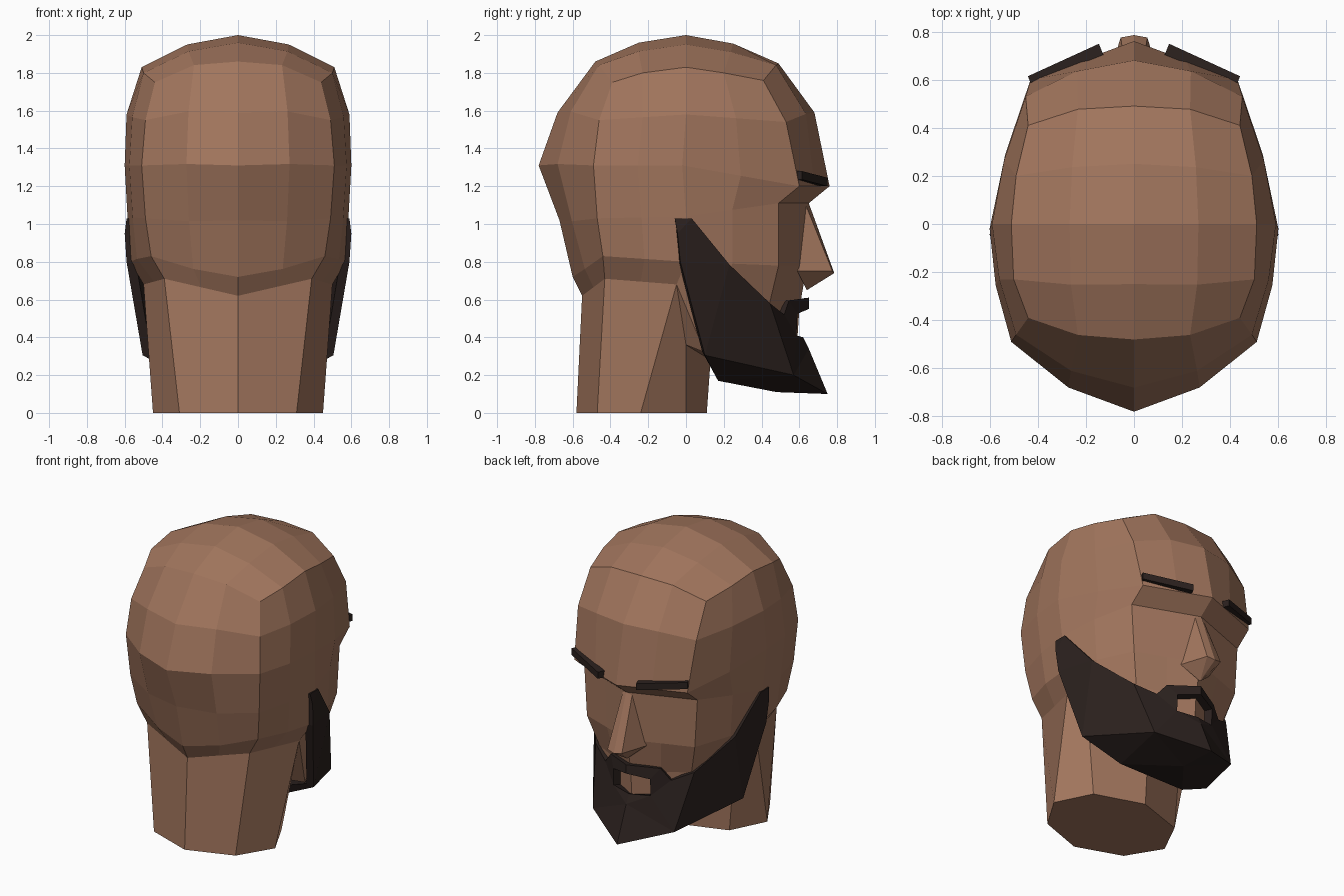
import bpy, bmesh
from mathutils import Vector as V

if "Cube" in bpy.data.objects:
    bpy.data.objects.remove(bpy.data.objects["Cube"])


def material(name, rgb):
    m = bpy.data.materials.new(name)
    m.diffuse_color = (*rgb, 1)
    m.use_nodes = True
    m.node_tree.nodes["Principled BSDF"].inputs["Base Color"].default_value = m.diffuse_color
    return m


SKIN = material("skin", (0.36, 0.18, 0.11))
HAIR = material("hair", (0.024, 0.015, 0.013))


def part(name, polys, mat, mirror=True, thick=0, out=None):
    """Flat-faced half part from polygons of points, mirrored across x = 0."""
    bm = bmesh.new()
    for poly in polys:
        bm.faces.new([bm.verts.new(p) for p in poly])
    bmesh.ops.remove_doubles(bm, verts=bm.verts, dist=0.0005)
    bmesh.ops.recalc_face_normals(bm, faces=bm.faces)
    bm.faces.ensure_lookup_table()
    if out and bm.faces[0].normal.dot(V(out)) < 0:
        bmesh.ops.reverse_faces(bm, faces=bm.faces)
    me = bpy.data.meshes.new(name)
    bm.to_mesh(me)
    bm.free()
    me.materials.append(mat)
    ob = bpy.data.objects.new(name, me)
    bpy.context.collection.objects.link(ob)
    if mirror:
        md = ob.modifiers.new("mirror", 'MIRROR')
        md.use_clip = True
    if thick:
        sd = ob.modifiers.new("thickness", 'SOLIDIFY')
        sd.thickness = thick
        sd.offset = -1
    return ob


def quads(rows):
    """Quads between neighbouring rows of points."""
    return [(a[i], a[i + 1], b[i + 1], b[i])
            for a, b in zip(rows, rows[1:]) for i in range(len(a) - 1)]


# Central strip of the head, from nape over the crown to the chin:
# centre y, z / side edge x, y, z / bulge of the column between them
strip_data = [
    (-.55, .62, .39, -.43, .71, 1), (-.60, .72, .46, -.44, .83, 1.03),
    (-.67, 1.02, .49, -.47, 1.03, 1.06), (-.78, 1.31, .51, -.49, 1.31, 1.07),
    (-.68, 1.59, .49, -.46, 1.55, 1.07), (-.48, 1.86, .44, -.39, 1.75, 1.06),
    (-.25, 1.96, .50, -.23, 1.80, 1.05), (0, 2.0, .51, 0, 1.83, 1.05),
    (.25, 1.955, .49, .20, 1.80, 1.05), (.49, 1.85, .44, .41, 1.76, 1.06),
    (.68, 1.59, .45, .53, 1.54, 1.05), (.76, 1.20, .43, .60, 1.20, 1),
    (.65, 1.11, .43, .49, 1.11, 1), (.64, .78, .41, .49, .78, 1),
    (.60, .55, .35, .44, .57, 1), (.58, .25, .27, .46, .25, 1)]
core = V((0, 0, 1.2))
strip = []
for cy, cz, ex, ey, ez, k in strip_data:
    c, e = V((0, cy, cz)), V((ex, ey, ez))
    strip.append([c, core + ((c + e) / 2 - core) * k, e])
edge = [r[2] for r in strip]

# Side panel: four rows bulging out between the back and front edges
panel = [edge[5:10]]
for b, f, mid in ((4, 10, (.59, 0, 1.58)), (3, 11, (.60, -.02, 1.31)),
                  (2, 12, (.585, 0, 1.04)), (1, 13, (.57, 0, .80))):
    m, bulge = V(mid), V((.02, 0, 0))
    panel.append([edge[b], (edge[b] + m) / 2 + bulge, m, (edge[f] + m) / 2 + bulge, edge[f]])
low = panel[4]

# Jaw and underside, hidden mostly by the beard
side = V((.50, -.05, .68))
jaw, chin_e, chin_c = V((.44, .10, .32)), edge[15], strip[15][0]
throat, neck_c = V((.36, 0, .36)), V((0, .13, .28))
nape = (edge[0] + side) / 2
jaw_faces = [(edge[0], nape, low[1], low[0]), (nape, side, low[2], low[1]),
             (side, jaw, low[3], low[2]), (jaw, edge[14], low[4], low[3]),
             (jaw, chin_e, edge[14]), (side, throat, jaw),
             (jaw, throat, chin_e), (throat, neck_c, chin_c, strip[15][1], chin_e)]

# Neck: eight-sided, open into the head, capped at the ground
top = [strip[0][0], edge[0], side, throat, neck_c]
foot = [V(p) for p in ((0, -.58, 0), (.31, -.47, 0), (.45, -.24, 0), (.33, 0, 0), (0, .11, 0))]
part("head_and_neck", quads(strip) + quads(panel) + jaw_faces + quads([top, foot]) + [foot], SKIN)

# Nose wedge
bridge, bridge_c = (.035, .63, 1.11), (0, .65, 1.11)
tip, tip_c = (.055, .775, .75), (0, .785, .74)
wing, base = (.115, .59, .75), (0, .64, .65)
part("nose", [(bridge_c, bridge, tip, tip_c), (bridge, wing, tip),
              (tip_c, tip, base), (tip, wing, base)], SKIN)

# Eyebrows, sloping down to the middle
brow = [[V((.435, .60, 1.235)), V((.435, .60, 1.28))],
        [V((.14, .735, 1.20)), V((.14, .735, 1.245))]]
fwd, back = V((.006, .014, 0)), V((-.02, -.05, 0))
front = [brow[0][0] + fwd, brow[0][1] + fwd, brow[1][1] + fwd, brow[1][0] + fwd]
rear = [p - fwd + back for p in front]
part("eyebrows", [front, rear] + quads([front + front[:1], rear + rear[:1]]), HAIR)

# Beard shell with sideburn, chin point, underside and moustache
burn_b, burn_f = (.59, -.06, 1.03), (.59, .03, 1.03)
burn_w = (.60, -.045, .95)
ear_low, cheek = (.59, -.03, .80), (.535, .23, .785)
corner, cheek_f = (.505, .10, .305), (.375, .445, .58)
lip_side, chin_side = (.25, .52, .52), (.31, .57, .20)
point, chin_front = (0, .75, .10), (0, .65, .34)
lip_low, lip_low_c = (.14, .585, .41), (0, .62, .40)
under, under_c, under_b = (.25, .17, .17), (0, .48, .11), (0, .17, .17)
tash, tash_c = (.19, .545, .595), (0, .65, .61)
tash_low, tash_low_c = (.14, .59, .525), (0, .65, .55)
part("beard", [
    (burn_w, burn_f, cheek, ear_low), (burn_b, burn_f, burn_w),
    (ear_low, cheek, corner), (cheek, cheek_f, chin_side, corner),
    (cheek_f, lip_side, lip_low, chin_side), (chin_side, lip_low, chin_front),
    (lip_low, lip_low_c, chin_front), (chin_side, chin_front, point),
    (lip_side, tash, tash_low, lip_low), (tash, tash_c, tash_low_c, tash_low),
    (corner, chin_side, under), (chin_side, under_c, under),
    (chin_side, point, under_c), (under, under_c, under_b)],
    HAIR, thick=.05, out=(1, 0, 0))
